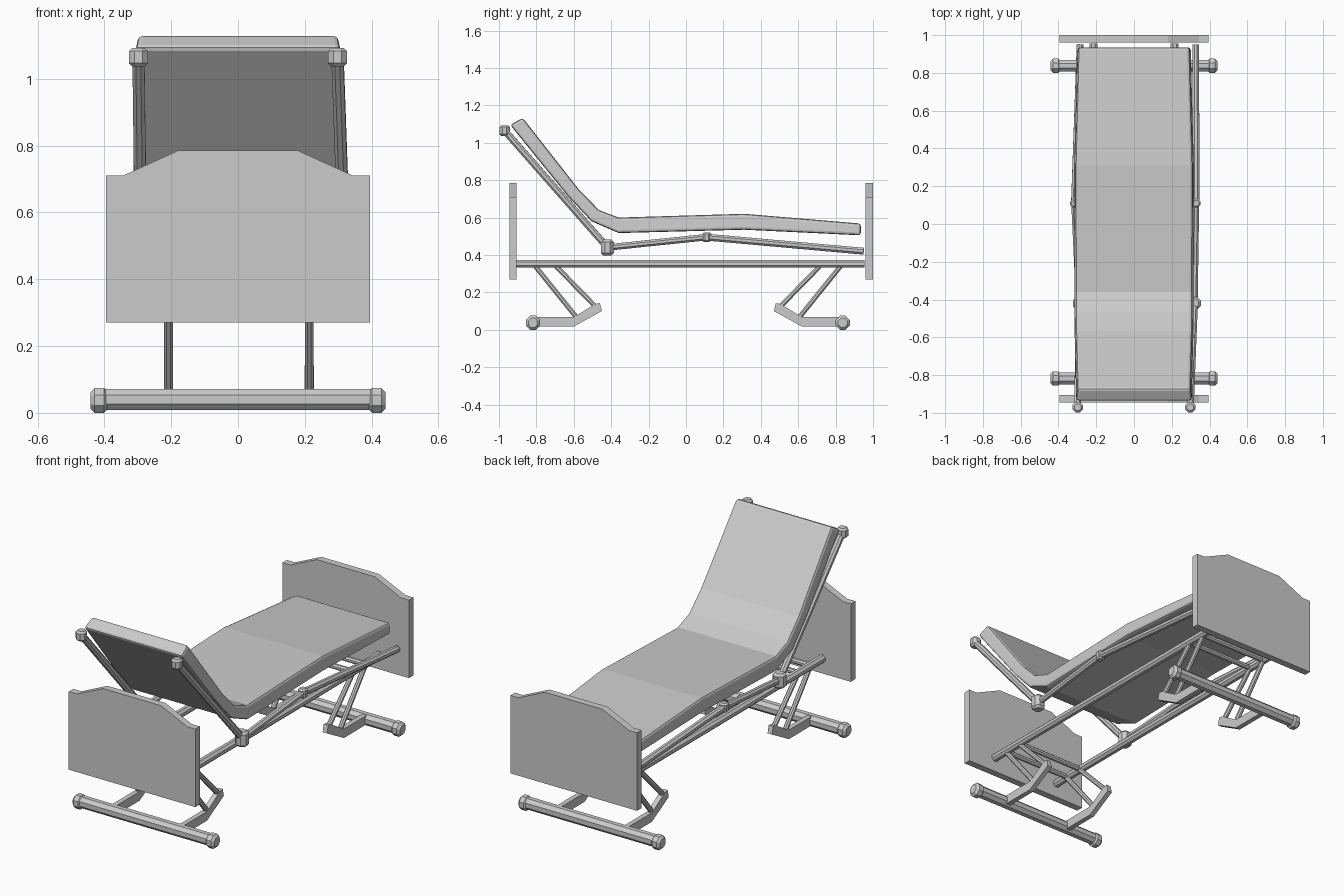
import bpy, bmesh, math
from mathutils import Vector

if "Cube" in bpy.data.objects:
    bpy.data.objects.remove(bpy.data.objects["Cube"])


def make_object(name, bm):
    bmesh.ops.recalc_face_normals(bm, faces=bm.faces)
    me = bpy.data.meshes.new(name)
    bm.to_mesh(me)
    bm.free()
    ob = bpy.data.objects.new(name, me)
    bpy.context.collection.objects.link(ob)
    return ob


def add_bevel(ob, width, segments=1):
    m = ob.modifiers.new("Bevel", 'BEVEL')
    m.width = width
    m.segments = segments
    m.limit_method = 'ANGLE'
    m.angle_limit = math.radians(60)


def tube(name, a, b, r, bevel=0):
    """Eight-sided bar from a to b, r measured to the flats."""
    a, b = Vector(a), Vector(b)
    d = b - a
    bm = bmesh.new()
    R = r / math.cos(math.pi / 8)
    bmesh.ops.create_cone(bm, cap_ends=True, segments=8, radius1=R, radius2=R, depth=d.length)
    turn = math.pi / 8
    c, s = math.cos(turn), math.sin(turn)
    q = Vector((0, 0, 1)).rotation_difference(d.normalized())
    for v in bm.verts:
        x, y, z = v.co
        v.co = q @ Vector((x * c - y * s, x * s + y * c, z)) + (a + b) / 2
    ob = make_object(name, bm)
    if bevel:
        add_bevel(ob, bevel)
    return ob


def knob(name, p, r, h):
    p = Vector(p)
    up = Vector((0, 0, h))
    return tube(name, p - up, p + up, r, r * 0.35)


def prism(name, pts, axis, lo, hi):
    """Extrude a 2D profile along axis 'x' (pts = y,z) or 'y' (pts = x,z)."""
    bm = bmesh.new()
    rings = []
    for t in (lo, hi):
        rings.append([bm.verts.new((t, p[0], p[1]) if axis == 'x' else (p[0], t, p[1])) for p in pts])
    n = len(pts)
    for ring in rings:
        bm.faces.new(ring)
    for i in range(n):
        j = (i + 1) % n
        bm.faces.new((rings[0][i], rings[0][j], rings[1][j], rings[1][i]))
    return make_object(name, bm)


# Head and foot boards
board = [(-.395, .27), (.395, .27), (.395, .71), (.345, .71), (.18, .785),
         (-.18, .785), (-.345, .71), (-.395, .71)]
prism("headboard", board, 'y', -.945, -.905)
prism("footboard", board, 'y', .96, 1.0)

# Mattress: top y, z, bottom y, z, half width
sections = [(-.873, 1.133, -.94, 1.095, .307), (-.567, .743, -.628, .71, .315),
            (-.465, .64, -.505, .58, .317), (-.36, .60, -.36, .517, .317),
            (.31, .62, .31, .535, .318), (.935, .568, .935, .505, .302)]
bm = bmesh.new()
rings = []
for yt, zt, yb, zb, w in sections:
    rings.append([bm.verts.new(p) for p in
                  ((-w, yb, zb), (w, yb, zb), (w - .008, yt, zt), (-w + .008, yt, zt))])
for r0, r1 in zip(rings, rings[1:]):
    for i in range(4):
        j = (i + 1) % 4
        bm.faces.new((r0[i], r0[j], r1[j], r1[i]))
bm.faces.new(rings[0])
bm.faces.new(rings[-1])
add_bevel(make_object("mattress", bm), .014, 2)

# Jointed side rails under the mattress (slightly different spread per side)
yz = [(-.97, 1.065), (-.42, .44), (.11, .495), (.95, .42)]
for side, xs in (("left", (-.298, -.29, -.315, -.285)), ("right", (.298, .32, .328, .327))):
    p = [(x, y, z) for x, (y, z) in zip(xs, yz)]
    tube(side + "_back_rail", p[0], p[1], .018)
    tube(side + "_seat_rail", p[1], p[2], .017)
    tube(side + "_leg_rail", p[2], p[3], .018)
    knob(side + "_head_knob", p[0], .028, .028)
    knob(side + "_hip_joint", p[1], .034, .042)
    knob(side + "_knee_joint", p[2], .023, .026)

# Base frame rails
for side, x in (("left", -.215), ("right", .215)):
    tube(side + "_base_rail", (x, -.91, .353), (x, .955, .353), .021)

# Undercarriage, built at the head end and mirrored to the foot end
arm = [(-.82, .017), (-.60, .017), (-.45, .10), (-.46, .142), (-.485, .138),
       (-.60, .068), (-.82, .068)]
for end, flip in (("head", False), ("foot", True)):
    def Y(y):
        return .02 - y if flip else y
    for side, x in (("left", -.208), ("right", .213)):
        tube(f"{end}_{side}_outer_strut", (x, Y(-.81), .345), (x, Y(-.58), .06), .013)
        tube(f"{end}_{side}_inner_strut", (x, Y(-.70), .345), (x, Y(-.475), .115), .013)
        prism(f"{end}_{side}_foot_arm", [(Y(y), z) for y, z in arm], 'x', x - .014, x + .014)
    for i, y in enumerate((-.81, -.70)):
        tube(f"{end}_cross_bar_{i + 1}", (-.215, Y(y), .35), (.215, Y(y), .35), .014)
    # Floor bar with chamfered end caps
    yb = Y(-.818)
    tube(end + "_floor_bar", (-.40, yb, .04), (.40, yb, .04), .031)
    for side, s in (("left", -1), ("right", 1)):
        tube(f"{end}_{side}_end_cap", (s * .388, yb, .0375), (s * .442, yb, .0375), .0375, .013)
